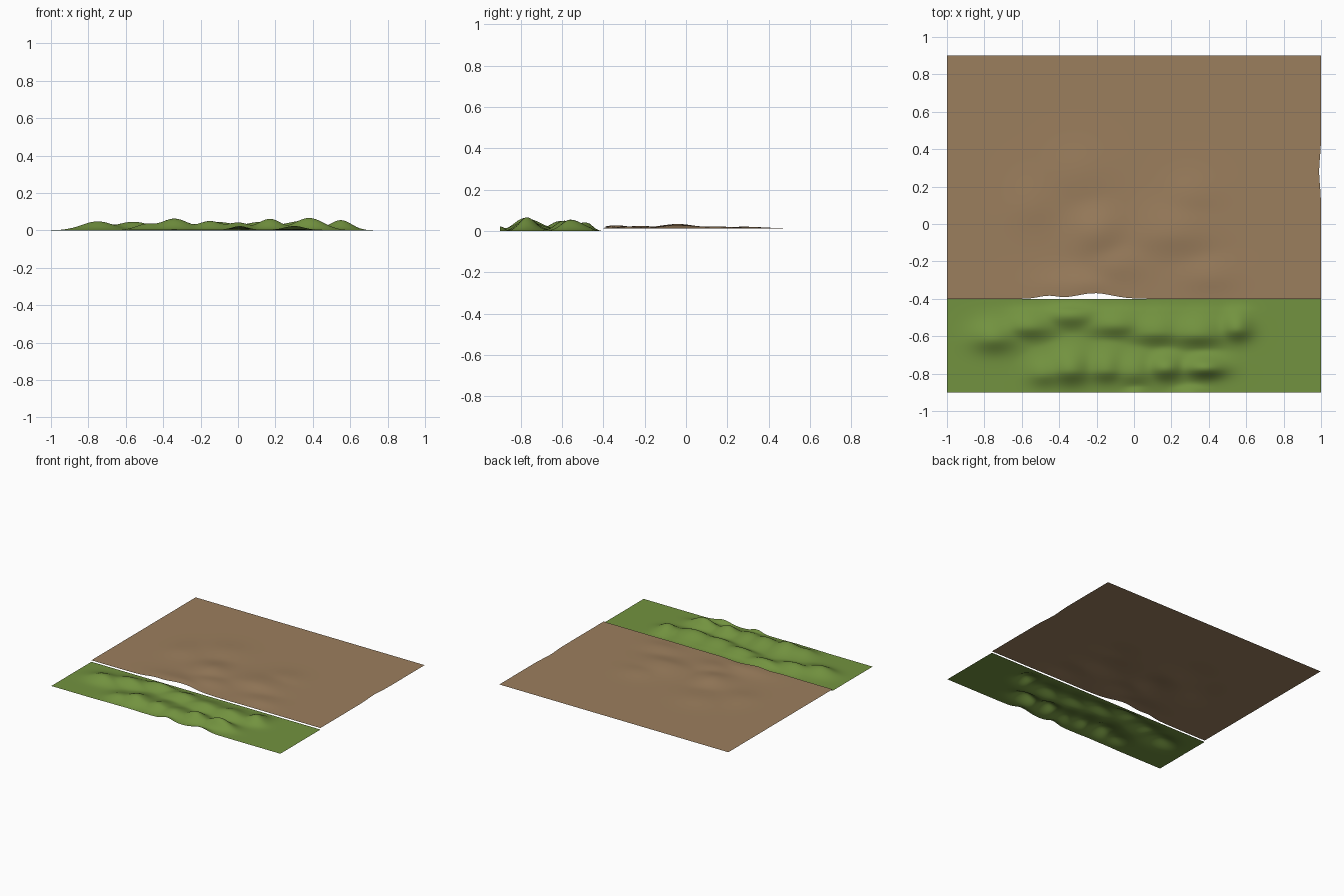
import bpy, bmesh, math


def material(name, color):
    m = bpy.data.materials.new(name)
    m.diffuse_color = (*color, 1)
    return m


def mound(x, y, bumps):
    # blend of soft brush strokes: centre x, y, height, radius x, front and back radius
    total = 0
    for cx, cy, h, rx, front, back in bumps:
        ry = front if y < cy else back
        d = ((x - cx) / rx) ** 2 + ((y - cy) / ry) ** 2
        total += (h * math.exp(-d)) ** 2.5
    return total ** 0.4


def ground_sheet(name, y0, y1, nx, ny, shape, mat):
    bm = bmesh.new()
    bmesh.ops.create_grid(bm, x_segments=nx, y_segments=ny, size=1)
    for v in bm.verts:
        v.co = shape(v.co.x, y0 + (y1 - y0) * (v.co.y + 1) / 2)
    me = bpy.data.meshes.new(name)
    bm.to_mesh(me)
    bm.free()
    for p in me.polygons:
        p.use_smooth = True
    me.materials.append(mat)
    ob = bpy.data.objects.new(name, me)
    bpy.context.collection.objects.link(ob)
    return ob


# Sculpted ridges in the grass strip
grass_bumps = [
    (-0.75, -0.61, 0.048, 0.12, 0.07, 0.09),
    (-0.56, -0.55, 0.046, 0.13, 0.06, 0.08),
    (-0.34, -0.49, 0.042, 0.14, 0.06, 0.06),
    (-0.10, -0.54, 0.044, 0.14, 0.06, 0.08),
    (0.12, -0.58, 0.045, 0.14, 0.06, 0.10),
    (0.34, -0.59, 0.050, 0.14, 0.06, 0.10),
    (0.55, -0.56, 0.055, 0.08, 0.06, 0.09),
    (-0.48, -0.80, 0.036, 0.09, 0.06, 0.09),
    (-0.34, -0.78, 0.063, 0.11, 0.07, 0.11),
    (-0.15, -0.78, 0.050, 0.10, 0.06, 0.11),
    (0.00, -0.79, 0.042, 0.10, 0.07, 0.10),
    (0.17, -0.77, 0.062, 0.09, 0.06, 0.07),
    (0.38, -0.77, 0.067, 0.11, 0.05, 0.06),
    (0.01, -0.90, 0.023, 0.06, 0.03, 0.03),
    (0.30, -0.90, 0.023, 0.08, 0.03, 0.03),
]

# Gentle lumps in the dirt
dirt_bumps = [
    (-0.30, -0.34, 0.015, 0.22, 0.14, 0.10),
    (-0.10, -0.22, 0.013, 0.14, 0.10, 0.10),
    (-0.20, -0.04, 0.022, 0.12, 0.12, 0.12),
    (0.22, -0.05, 0.018, 0.18, 0.10, 0.16),
    (0.30, 0.15, 0.010, 0.14, 0.10, 0.12),
    (-0.30, 0.28, 0.009, 0.16, 0.14, 0.14),
    (-0.55, 0.10, 0.009, 0.12, 0.12, 0.16),
    (0.40, -0.28, 0.010, 0.14, 0.08, 0.10),
]


def grass_shape(x, y):
    # fade to flat at the back seam
    fade = min(1, max(0, (-0.4 - y) / 0.06))
    return x, y, mound(x, y, grass_bumps) * fade


def dirt_shape(x, y):
    z = 0.012 + mound(x, y, dirt_bumps)
    # front edge pulled back, right edge pulled in slightly
    pull = 0.03 * math.exp(-((x + 0.21) / 0.13) ** 2) + 0.016 * math.exp(-((x + 0.46) / 0.07) ** 2)
    yy = y + pull * max(0, 1 - (y + 0.4) / 0.12)
    xx = x - 0.01 * math.exp(-((y - 0.28) / 0.1) ** 2) * max(0, (x - 0.9) / 0.1)
    return xx, yy, z


ground_sheet("grass", -0.9, -0.4, 120, 40, grass_shape,
             material("grass_green", (0.17, 0.29, 0.05)))
ground_sheet("dirt", -0.4, 0.9, 80, 60, dirt_shape,
             material("dirt_brown", (0.33, 0.21, 0.11)))
